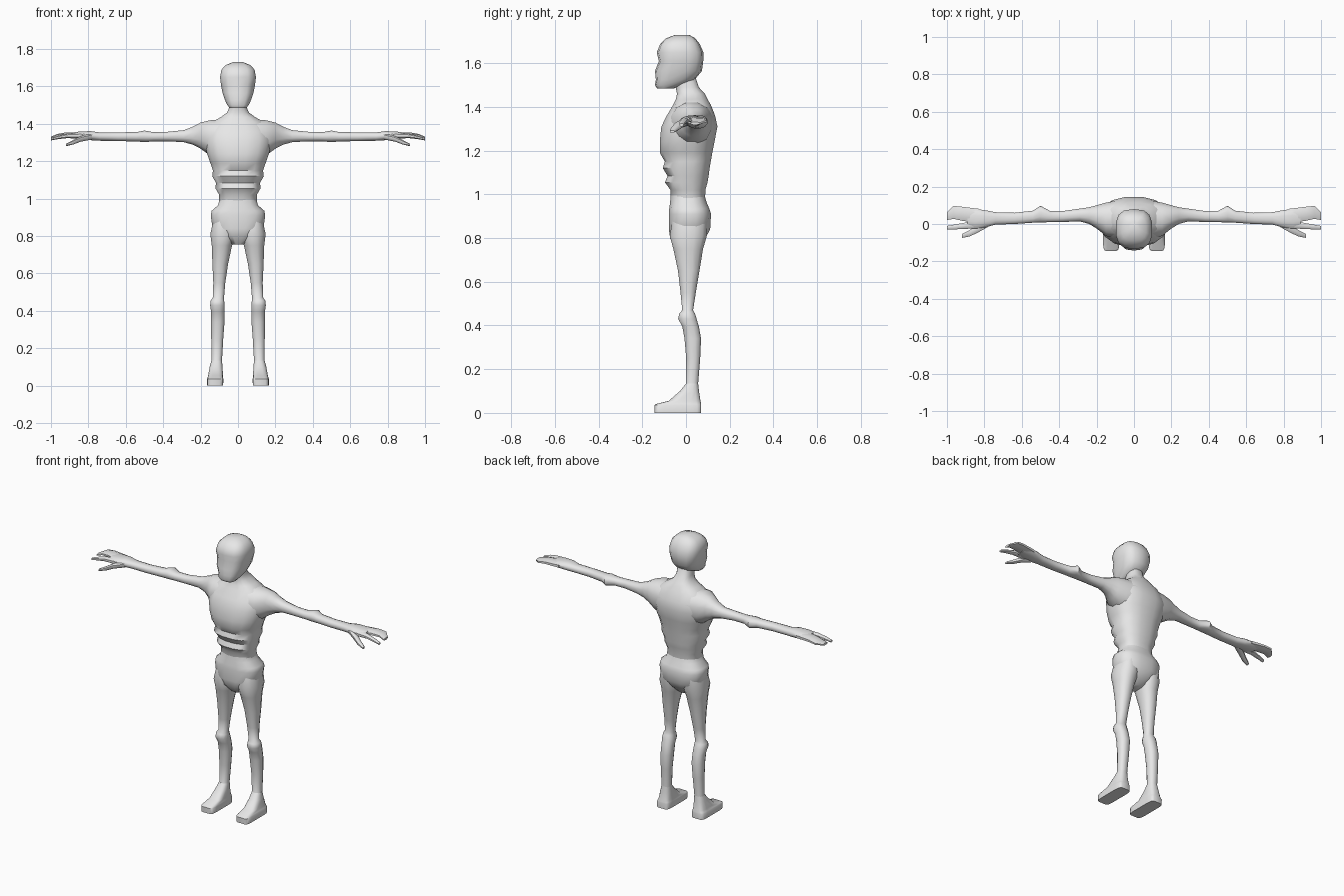
import bpy, bmesh, math

skin = bpy.data.materials.new("light_grey")
skin.diffuse_color = (0.8, 0.8, 0.8, 1)


def spow(v, n):
    return math.copysign(abs(v) ** (2 / n), v)


def loft(name, rings, axis="z", sides=12, mirror=False):
    """Skin superellipse rings: (station, centre_a, centre_b, radius_a, radius_b, squareness)."""
    bm = bmesh.new()
    loops = []
    for s, ca, cb, ra, rb, n in rings:
        loop = []
        for i in range(sides):
            t = 2 * math.pi * (i + 0.5) / sides
            a = ca + ra * spow(math.cos(t), n)
            b = cb + rb * spow(math.sin(t), n)
            loop.append(bm.verts.new((a, b, s) if axis == "z" else (s, a, b)))
        loops.append(loop)
    for lo, hi in zip(loops, loops[1:]):
        for i in range(sides):
            j = (i + 1) % sides
            bm.faces.new((lo[i], lo[j], hi[j], hi[i]))
    bm.faces.new(loops[0][::-1])
    bm.faces.new(loops[-1])
    bmesh.ops.recalc_face_normals(bm, faces=bm.faces)
    me = bpy.data.meshes.new(name)
    bm.to_mesh(me)
    bm.free()
    me.materials.append(skin)
    ob = bpy.data.objects.new(name, me)
    bpy.context.collection.objects.link(ob)
    bpy.ops.object.select_all(action="DESELECT")
    ob.select_set(True)
    bpy.context.view_layer.objects.active = ob
    bpy.ops.object.shade_smooth_by_angle(angle=math.radians(48))
    if mirror:
        ob.modifiers.new("other_side", "MIRROR")
    return ob


def upright(rows, n):
    """Rows (height, centre_x, half_width, front_y, back_y[, squareness]) to rings."""
    return [(r[0], r[1], (r[3] + r[4]) / 2, r[2], (r[4] - r[3]) / 2,
             r[5] if len(r) > 5 else n) for r in rows]


def sideways(rows, n=2.3):
    return [(*r, n) for r in rows]


# Torso with rib ridges, sloping shoulders and neck
loft("torso", upright([
    (0.96, 0, 0.105, -0.07, 0.088), (1.02, 0, 0.102, -0.072, 0.09),
    (1.055, 0, 0.122, -0.098, 0.10), (1.085, 0, 0.120, -0.086, 0.105),
    (1.12, 0, 0.140, -0.108, 0.11), (1.15, 0, 0.136, -0.098, 0.115),
    (1.19, 0, 0.150, -0.122, 0.122), (1.24, 0, 0.168, -0.122, 0.132),
    (1.31, 0, 0.183, -0.115, 0.146), (1.36, 0, 0.175, -0.09, 0.135),
    (1.41, 0, 0.140, -0.06, 0.115), (1.435, 0, 0.095, -0.048, 0.10),
    (1.46, 0, 0.060, -0.042, 0.088), (1.49, 0, 0.046, -0.048, 0.06),
    (1.55, 0, 0.045, -0.055, 0.04)], 2.5), sides=16)

# Pelvis with flared hip crests
loft("pelvis", upright([
    (0.755, 0, 0.035, -0.04, 0.05), (0.80, 0, 0.10, -0.074, 0.09),
    (0.84, 0, 0.138, -0.08, 0.112), (0.91, 0, 0.148, -0.08, 0.116),
    (0.935, 0, 0.143, -0.078, 0.108), (0.965, 0, 0.108, -0.074, 0.095),
    (1.0, 0, 0.10, -0.07, 0.085)], 2.6), sides=16)

# Head: jaw, mouth, eye hollow, brow and crown
loft("head", upright([
    (1.485, 0, 0.045, -0.132, -0.055), (1.50, 0, 0.058, -0.142, -0.02),
    (1.525, 0, 0.070, -0.138, 0.04), (1.565, 0, 0.084, -0.142, 0.073),
    (1.61, 0, 0.093, -0.124, 0.079), (1.65, 0, 0.098, -0.134, 0.08),
    (1.69, 0, 0.090, -0.117, 0.062), (1.715, 0, 0.066, -0.09, 0.042),
    (1.73, 0, 0.028, -0.05, 0.015)], 2.8), sides=14)

# Leg from thigh through knee and calf to the ankle
loft("leg", upright([
    (0.88, 0.080, 0.055, -0.065, 0.10), (0.81, 0.080, 0.070, -0.077, 0.098),
    (0.75, 0.086, 0.056, -0.060, 0.08), (0.65, 0.095, 0.043, -0.038, 0.063),
    (0.55, 0.100, 0.033, -0.026, 0.046), (0.47, 0.105, 0.031, -0.018, 0.033),
    (0.455, 0.110, 0.037, -0.032, 0.042), (0.43, 0.110, 0.040, -0.037, 0.05),
    (0.395, 0.108, 0.037, -0.018, 0.06), (0.34, 0.108, 0.037, -0.008, 0.07),
    (0.25, 0.111, 0.033, 0.0, 0.066), (0.13, 0.114, 0.029, 0.0, 0.056),
    (0.08, 0.116, 0.034, -0.03, 0.06)], 2.3), mirror=True)

# Foot: sloping instep over a flat squared sole
loft("foot", upright([
    (0.0, 0.122, 0.043, -0.145, 0.07, 6), (0.035, 0.122, 0.044, -0.146, 0.07, 6),
    (0.041, 0.121, 0.042, -0.138, 0.07, 5), (0.055, 0.120, 0.040, -0.08, 0.067, 3.5),
    (0.10, 0.117, 0.035, -0.028, 0.06, 2.6), (0.135, 0.114, 0.029, 0.0, 0.056, 2.3)],
    4), sides=16, mirror=True)

# Arm from shoulder past the pointed elbow to the palm
loft("arm", sideways([
    (0.08, 0.025, 1.325, 0.105, 0.100), (0.15, 0.025, 1.325, 0.092, 0.097),
    (0.20, 0.038, 1.337, 0.064, 0.072), (0.24, 0.045, 1.337, 0.046, 0.050),
    (0.29, 0.048, 1.334, 0.035, 0.033), (0.38, 0.040, 1.332, 0.030, 0.026),
    (0.45, 0.040, 1.331, 0.031, 0.025), (0.50, 0.053, 1.333, 0.046, 0.032),
    (0.54, 0.039, 1.331, 0.033, 0.026), (0.64, 0.030, 1.331, 0.031, 0.024),
    (0.74, 0.030, 1.332, 0.034, 0.023), (0.79, 0.028, 1.337, 0.046, 0.025),
    (0.85, 0.028, 1.338, 0.055, 0.021), (0.89, 0.032, 1.338, 0.045, 0.015)]),
    axis="x", mirror=True)

# Three digits of the hand
loft("broad_finger", sideways([
    (0.83, 0.042, 1.338, 0.042, 0.018), (0.92, 0.055, 1.341, 0.040, 0.014),
    (0.965, 0.062, 1.336, 0.037, 0.011), (1.0, 0.042, 1.325, 0.022, 0.007)]),
    axis="x", sides=8, mirror=True)
loft("slim_finger", sideways([
    (0.83, 0.0, 1.336, 0.026, 0.018), (0.91, -0.010, 1.336, 0.017, 0.013),
    (0.96, -0.016, 1.328, 0.014, 0.010), (1.0, -0.020, 1.318, 0.010, 0.007)]),
    axis="x", sides=8, mirror=True)
loft("thumb", sideways([
    (0.78, 0.005, 1.333, 0.022, 0.018), (0.84, -0.028, 1.320, 0.022, 0.016),
    (0.88, -0.050, 1.302, 0.018, 0.013), (0.92, -0.064, 1.287, 0.011, 0.007)]),
    axis="x", sides=8, mirror=True)
